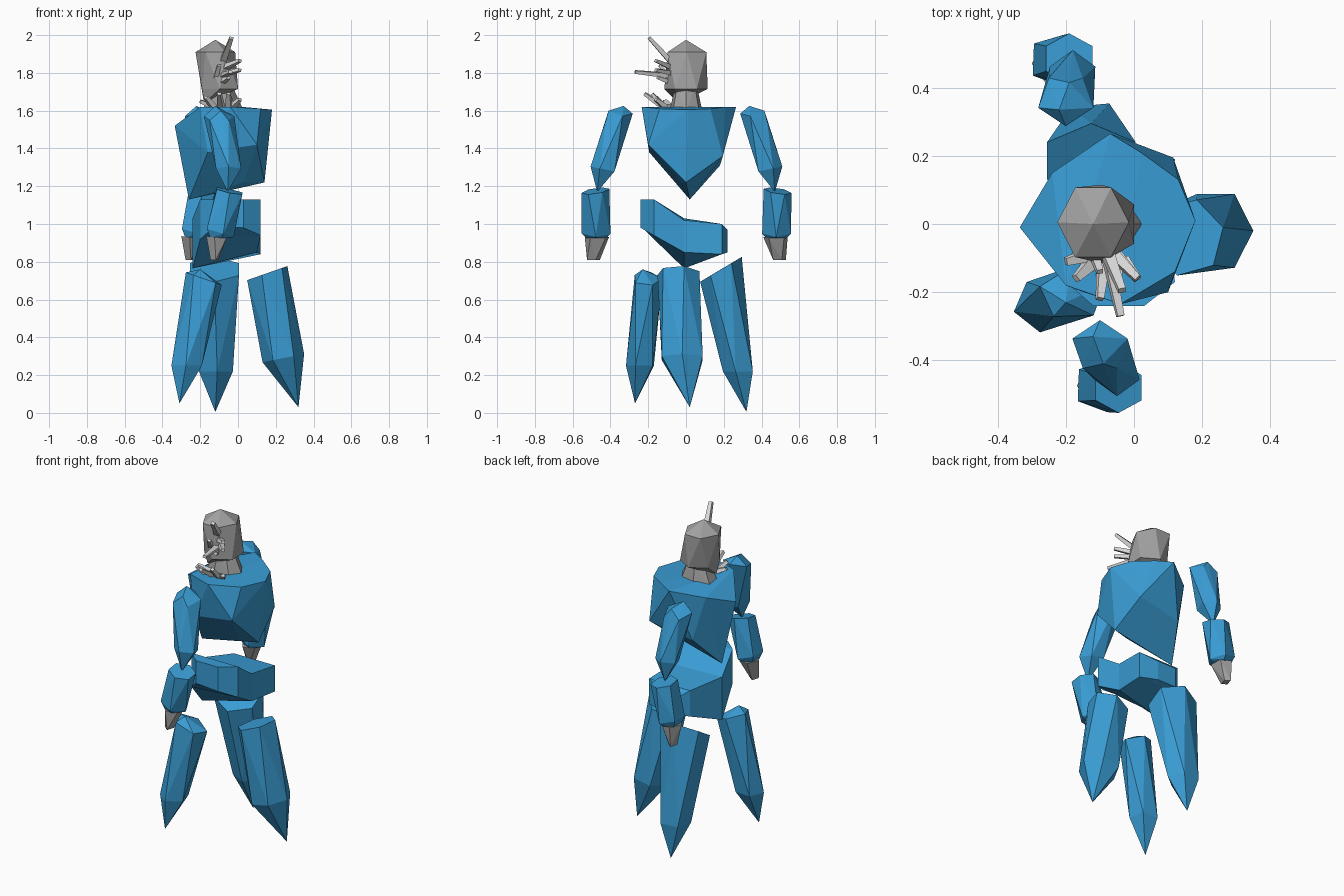
import bpy, bmesh, math
from mathutils import Vector


def material(name, rgb):
    m = bpy.data.materials.new(name)
    m.diffuse_color = (*rgb, 1)
    return m


BLUE = material("crystal blue", (0.042, 0.34, 0.67))
GREY = material("stone grey", (0.36, 0.36, 0.36))
PALE = material("pale grey", (0.7, 0.7, 0.7))


def finish(name, bm, mat):
    bmesh.ops.recalc_face_normals(bm, faces=bm.faces)
    me = bpy.data.meshes.new(name)
    bm.to_mesh(me)
    bm.free()
    me.materials.append(mat)
    ob = bpy.data.objects.new(name, me)
    bpy.context.collection.objects.link(ob)
    return ob


def ring(c, rx, ry, n=6, rot=0, tilt=(0, 0)):
    """Polygon around c; tilt is the rise in z per unit of x and y."""
    pts = []
    for i in range(n):
        a = math.radians(rot) + math.tau * i / n
        dx, dy = rx * math.cos(a), ry * math.sin(a)
        pts.append((c[0] + dx, c[1] + dy, c[2] + dx * tilt[0] + dy * tilt[1]))
    return pts


def hull(name, pts, mat):
    """Faceted convex stone through the given points."""
    bm = bmesh.new()
    for p in pts:
        bm.verts.new(p)
    res = bmesh.ops.convex_hull(bm, input=bm.verts)
    junk = {v for v in res["geom_interior"] + res["geom_unused"] if isinstance(v, bmesh.types.BMVert)}
    bmesh.ops.delete(bm, geom=list(junk), context='VERTS')
    bmesh.ops.dissolve_limit(bm, angle_limit=0.03, verts=bm.verts, edges=bm.edges)
    return finish(name, bm, mat)


# Legs: three pointed shards splayed outwards
hull("front_left_leg", ring((-0.18, -0.205, 0.71), 0.1, 0.08, 5, 20, (-0.35, 0))
     + [(-0.2, -0.23, 0.76)]
     + ring((-0.27, -0.238, 0.25), 0.085, 0.08, 5, 50) + [(-0.31, -0.27, 0.05)], BLUE)
hull("right_leg", ring((0.155, -0.04, 0.74), 0.11, 0.115, 6, 15, (0.35, 0))
     + ring((0.24, -0.02, 0.29), 0.11, 0.125, 6, 0, (0.2, 0)) + [(0.32, 0.02, 0.03)], BLUE)
hull("back_leg", ring((-0.125, 0.185, 0.76), 0.15, 0.11, 6, 30, (0, 0.6))
     + ring((-0.12, 0.28, 0.22), 0.095, 0.085, 5, 60) + [(-0.12, 0.32, 0.005)], BLUE)

# Pelvis: bent band lofted along y; stations are y, x back/front, bottom back/front, top back/front
bm = bmesh.new()
loops = []
for y, xb, xf, bb, bf, tb, tf in [
        (-0.24, -0.12, 0.03, 0.99, 0.98, 1.13, 1.13),
        (-0.17, -0.2, 0.12, 0.92, 0.94, 1.13, 1.13),
        (-0.01, -0.24, 0.1, 0.765, 0.85, 1.03, 1.02),
        (0.19, -0.16, 0.12, 0.84, 0.84, 1.0, 1.0),
        (0.22, -0.12, 0.01, 0.85, 0.85, 0.97, 0.97)]:
    loops.append([bm.verts.new(p) for p in
                  ((xb, y, bb), (xf, y, bf), (xf, y, tf), (xb, y, tb))])
for a, b in zip(loops, loops[1:]):
    for i in range(4):
        j = (i + 1) % 4
        bm.faces.new((a[i], a[j], b[j], b[i]))
bm.faces.new(loops[0])
bm.faces.new(loops[-1])
finish("pelvis", bm, BLUE)

# Torso: wide flat shoulders narrowing to a low point at the back
hull("torso", [
    (-0.335, -0.01, 1.52), (-0.24, 0.15, 1.58), (-0.07, 0.265, 1.62), (0.02, 0.21, 1.62),
    (0.13, 0.13, 1.61), (0.18, 0.01, 1.605), (0.12, -0.14, 1.61), (-0.04, -0.235, 1.62),
    (-0.2, -0.18, 1.62), (0.1, -0.2, 1.42), (-0.16, -0.195, 1.38), (0.115, 0.195, 1.36),
    (-0.17, 0.18, 1.31), (0.14, 0.0, 1.22), (0.03, -0.03, 1.22), (-0.26, 0.02, 1.13)], BLUE)

# Arms: upper shard, forearm block and grey hand on each side
for side, s, top, low, elbow, wrist in [
        ("front", -1, (-0.1, 0.36), (-0.05, 0.435), (-0.045, 0.48), (-0.1, 0.475)),
        ("back", 1, (-0.2, 0.365), (-0.18, 0.44), (-0.19, 0.485), (-0.232, 0.48))]:
    hull(side + "_upper_arm", ring((top[0], s * top[1], 1.565), 0.085, 0.078, 5, -90 * s, (0, -0.25 * s))
         + [(top[0] - 0.02, s * (top[1] - 0.03), 1.625), (top[0] + 0.01, s * (top[1] + 0.05), 1.6)]
         + ring((low[0], s * low[1], 1.29), 0.07, 0.07, 5, 90 * s, (0, 0.2 * s))
         + [(low[0] - 0.005, s * 0.47, 1.17)], BLUE)
    hull(side + "_forearm", ring((elbow[0], s * elbow[1], 1.175), 0.078, 0.074, 6, 30, (-0.2, -0.15 * s))
         + ring((wrist[0], s * wrist[1], 0.955), 0.078, 0.08, 5, 70, (-0.3, 0))
         + ring((wrist[0], s * wrist[1], 0.925), 0.055, 0.055, 5, 70), BLUE)
    hull(side + "_hand", ring((wrist[0] - 0.01, s * (wrist[1] - 0.005), 0.93), 0.058, 0.068, 5, 40, (-0.1, 0))
         + ring((wrist[0] - 0.025, s * (wrist[1] + 0.015), 0.81), 0.022, 0.036, 4, 20), GREY)

# Neck and head
hull("neck", ring((-0.085, 0, 1.6), 0.115, 0.088, 7) + ring((-0.085, 0, 1.72), 0.06, 0.062, 7), GREY)
hull("head", [(-0.12, 0.0, 1.975), (-0.18, -0.04, 1.64)]
     + ring((-0.12, 0.005, 1.91), 0.105, 0.118, 6, 0)
     + ring((-0.095, 0.0, 1.715), 0.11, 0.115, 6, 30), GREY)

# Blunt crystals growing from the face and collar: base, tip, radius
SPIKES = [
    ((-0.08, -0.08, 1.86), (-0.035, -0.195, 1.985), 0.019),
    ((-0.08, -0.08, 1.785), (-0.04, -0.27, 1.805), 0.018),
    ((-0.07, -0.08, 1.83), (0.01, -0.16, 1.865), 0.018),
    ((-0.06, -0.08, 1.8), (0.01, -0.16, 1.815), 0.017),
    ((-0.09, -0.08, 1.75), (-0.05, -0.15, 1.775), 0.018),
    ((-0.12, -0.08, 1.76), (-0.1, -0.14, 1.84), 0.016),
    ((-0.13, -0.09, 1.62), (-0.2, -0.11, 1.65), 0.019),
    ((-0.13, -0.12, 1.62), (-0.17, -0.16, 1.67), 0.019),
    ((-0.09, -0.12, 1.62), (-0.1, -0.22, 1.69), 0.018),
    ((-0.05, -0.12, 1.62), (-0.05, -0.18, 1.69), 0.018),
    ((-0.03, -0.11, 1.62), (0.01, -0.16, 1.66), 0.019)]
for k, (base, tip, r) in enumerate(SPIKES, 1):
    b, t = Vector(base), Vector(tip)
    q = (t - b).to_track_quat('Z', 'Y')
    pts = [c + q @ Vector(p) for c, f in ((b, 1.3), (t, 0.8)) for p in ring((0, 0, 0), r * f, r * f * 0.8, 4, 30)]
    hull(f"crystal_spike_{k}", pts, PALE)
